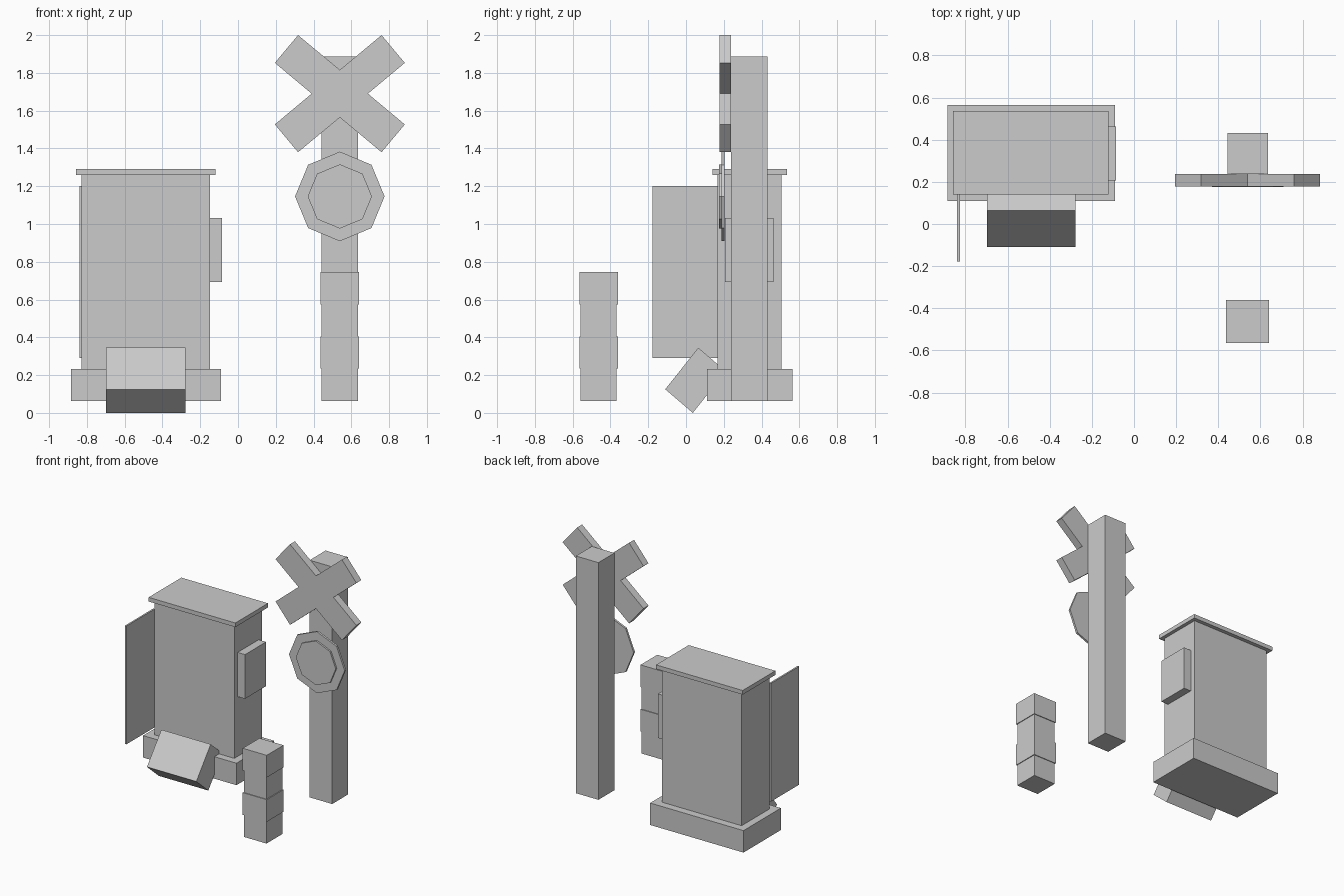
import bpy, bmesh, math
from mathutils import Vector

cube = bpy.data.objects.get("Cube")
if cube:
    bpy.data.objects.remove(cube, do_unlink=True)

grey = bpy.data.materials.new("light_grey")
grey.use_nodes = True
COLOUR = (0.6, 0.6, 0.6, 1.0)
grey.diffuse_color = COLOUR
grey.node_tree.nodes["Principled BSDF"].inputs["Base Color"].default_value = COLOUR


def finish(name, bm):
    bmesh.ops.recalc_face_normals(bm, faces=bm.faces)
    mesh = bpy.data.meshes.new(name)
    bm.to_mesh(mesh)
    bm.free()
    mesh.materials.append(grey)
    obj = bpy.data.objects.new(name, mesh)
    bpy.context.collection.objects.link(obj)
    return obj


def prism(name, outline, push):
    """Extrude a flat outline of 3D points along a vector."""
    bm = bmesh.new()
    face = bm.faces.new([bm.verts.new(p) for p in outline])
    out = bmesh.ops.extrude_face_region(bm, geom=[face], use_keep_orig=True)
    moved = [v for v in out["geom"] if isinstance(v, bmesh.types.BMVert)]
    bmesh.ops.translate(bm, verts=moved, vec=push)
    return finish(name, bm)


def box(name, x, y, z):
    outline = [(x[0], y[0], z[0]), (x[1], y[0], z[0]),
               (x[1], y[1], z[0]), (x[0], y[1], z[0])]
    return prism(name, outline, Vector((0, 0, z[1] - z[0])))


def octagon(name, radius, y, centre):
    outline = [(centre[0] + radius * math.sin(i * math.pi / 4), y[0],
                centre[1] + radius * math.cos(i * math.pi / 4)) for i in range(8)]
    return prism(name, outline, Vector((0, y[1] - y[0], 0)))


# Equipment cabinet
box("cabinet_base", (-0.885, -0.09), (0.11, 0.565), (0.063, 0.232))
box("cabinet_body", (-0.828, -0.148), (0.167, 0.506), (0.232, 1.26))
box("cabinet_roof", (-0.858, -0.12), (0.139, 0.536), (1.26, 1.292))
box("cabinet_door", (-0.839, -0.826), (-0.178, 0.167), (0.29, 1.2))
box("side_box", (-0.148, -0.085), (0.207, 0.463), (0.692, 1.032))

# Fallen box leaning against the cabinet base
profile = [(0.065, 0.345), (-0.11, 0.125), (0.036, 0.0), (0.211, 0.22)]
prism("leaning_box", [(-0.698, y, z) for y, z in profile], Vector((0.42, 0, 0)))

# Sign post with crossed boards, outlined from one quarter mirrored round
box("sign_post", (0.443, 0.635), (0.238, 0.432), (0.063, 1.888))
quarter = [(0, 0.126), (0.221, 0.31), (0.344, 0.163), (0.149, 0)]
half = quarter + [(x, -z) for x, z in reversed(quarter[:3])]
cross = half + [(-x, z) for x, z in reversed(half[1:-1])]
prism("crossed_boards", [(0.539 + x, 0.178, 1.69 + z) for x, z in cross],
      Vector((0, 0.06, 0)))

# Round warning lamp
octagon("lamp_plate", 0.237, (0.189, 0.205), (0.539, 1.146))
octagon("lamp_face", 0.17, (0.176, 0.189), (0.539, 1.146))

# Banded bollard of four stacked blocks
for i in range(4):
    half_width = 0.102 if i % 2 else 0.096
    low = 0.063 + i * 0.1707
    box(f"bollard_block_{i + 1}", (0.538 - half_width, 0.538 + half_width),
        (-0.463 - half_width, -0.463 + half_width), (low, low + 0.1707))
